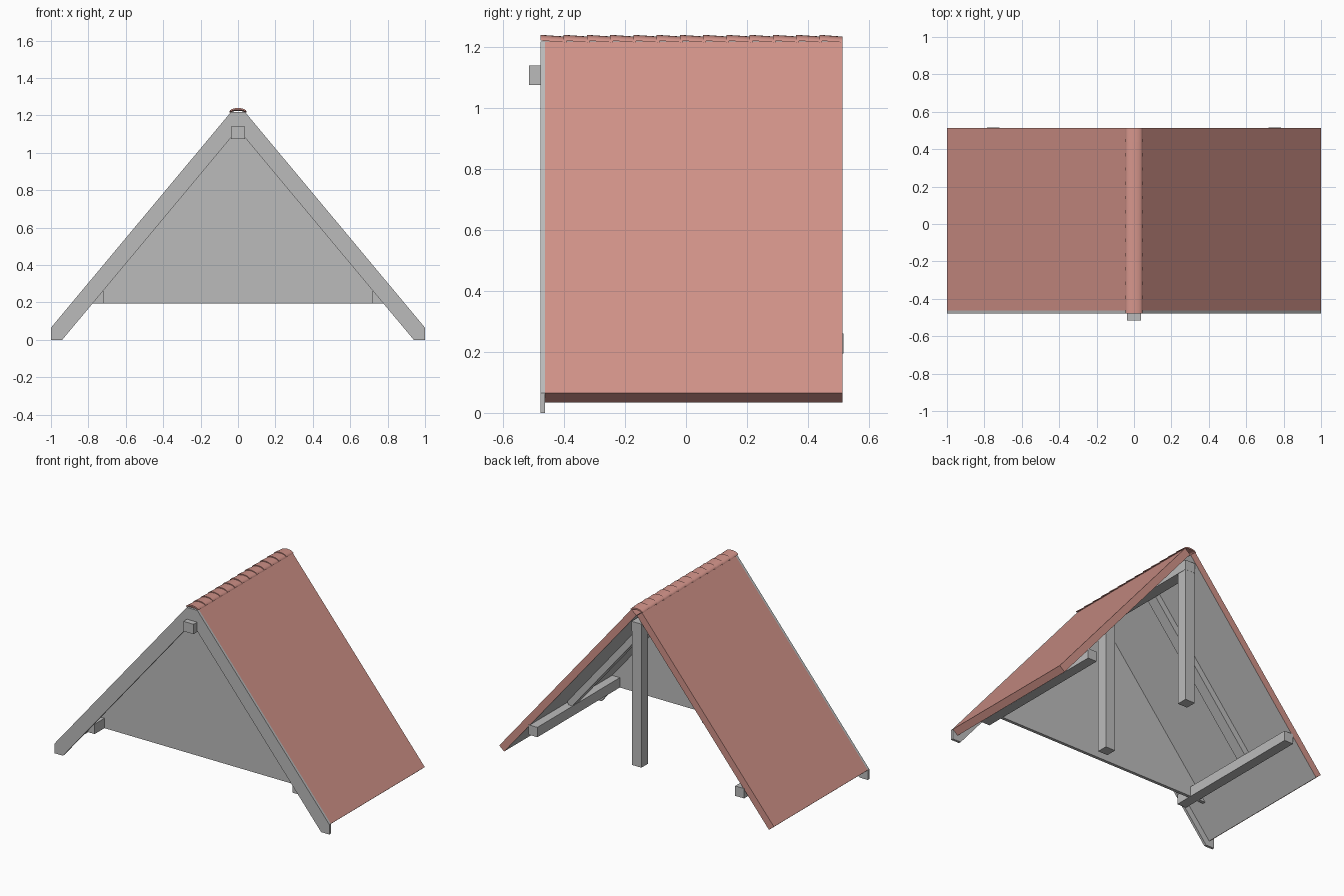
import bpy, bmesh, math

cube = bpy.data.objects.get("Cube")
if cube:
    bpy.data.objects.remove(cube, do_unlink=True)


def material(name, colour):
    m = bpy.data.materials.new(name)
    m.use_nodes = True
    m.diffuse_color = (*colour, 1)
    m.node_tree.nodes["Principled BSDF"].inputs["Base Color"].default_value = (*colour, 1)
    return m


RED = material("terracotta red", (0.64, 0.29, 0.25))
GREY = material("plain grey", (0.5, 0.5, 0.5))

# Shared roof dimensions
SLOPE = 1.198
ANGLE = math.atan(SLOPE)
FRONT, BACK = -0.478, 0.514
BOARD_BACK = -0.462
RIDGE = 1.263                                   # where the outer slopes would meet
UNDER = RIDGE - 0.047 / math.cos(ANGLE)         # underside of the roof at x = 0
INNER = 1.126                                   # inner edge of the boards at x = 0


def prism(name, profile, y0, y1, mats):
    """Extrude an x-z profile from y0 to y1."""
    bm = bmesh.new()
    face = bm.faces.new([bm.verts.new((x, y0, z)) for x, z in profile])
    ext = bmesh.ops.extrude_face_region(bm, geom=[face])
    for v in ext["geom"]:
        if isinstance(v, bmesh.types.BMVert):
            v.co.y = y1
    bmesh.ops.recalc_face_normals(bm, faces=bm.faces)
    mesh = bpy.data.meshes.new(name)
    bm.to_mesh(mesh)
    bm.free()
    ob = bpy.data.objects.new(name, mesh)
    bpy.context.collection.objects.link(ob)
    for m in mats:
        mesh.materials.append(m)
    return ob


def beam(name, x0, x1, y0, y1, z0, z1):
    return prism(name, [(x0, z0), (x1, z0), (x1, z1), (x0, z1)], y0, y1, [GREY])


def line(top, x):
    return (x, top - SLOPE * x)


def mirrored(profile, s):
    return [(s * x, z) for x, z in profile]


for side, s in (("left", 1), ("right", -1)):
    # Roof slab with square-cut ends and a grey underside
    dx, dz = 0.047 * math.sin(ANGLE), 0.047 * math.cos(ANGLE)
    a, b = line(RIDGE, 0.038), line(RIDGE, 1.0)
    slab = [a, b, (b[0] - dx, b[1] - dz), (a[0] - dx, a[1] - dz)]
    roof = prism(side + "_roof", mirrored(slab, s), BOARD_BACK, BACK, [RED, GREY])
    for p in roof.data.polygons:
        if p.normal.z < -0.1 and p.normal.x * s < 0:
            p.material_index = 1

    # Rafter under the roof, halfway between the posts
    rafter = [line(UNDER, 0.03), line(UNDER, 0.76), line(INNER, 0.74), line(INNER, 0.03)]
    prism(side + "_rafter", mirrored(rafter, s), 0.08, 0.15, [GREY])

    # Lower purlin
    beam(side + "_purlin", s * 0.72, s * 0.785, BOARD_BACK, BACK + 0.003, 0.195, 0.26)

# Front bargeboard, one piece across both slopes
half = [line(RIDGE, 0.038), line(RIDGE, 1.0), (1.0, 0.0), (INNER / SLOPE, 0.0)]
board = half + [(0, INNER)] + mirrored(half, -1)[::-1]
prism("front_bargeboard", board, FRONT, BOARD_BACK, [GREY])

# Recessed gable panel
edge = (UNDER - 0.195) / SLOPE
prism("gable_panel", [(-edge, 0.195), (edge, 0.195), (0, UNDER)], -0.36, -0.34, [GREY])

# Ridge beam and its posts
beam("ridge_beam", -0.037, 0.037, -0.515, BACK, 1.075, 1.14)
for name, y in (("back_post", 0.478), ("front_post", -0.25)):
    beam(name, -0.035, 0.035, y - 0.035, y + 0.035, 0.195, 1.08)

# Overlapping ridge tiles: shallow curved shells, raised at the front end
COUNT, STEPS = 13, 10
pitch = (BACK - FRONT) / COUNT
angles = [math.pi * i / STEPS for i in range(STEPS + 1)]
arc = [(0.045 * math.cos(t), 0.019 * math.sin(t)) for t in angles]
arc += [(0.036 * math.cos(t), 0.009 * math.sin(t)) for t in reversed(angles)]
for i in range(COUNT):
    y0 = FRONT + i * pitch
    y1 = min(y0 + pitch * 1.12, BACK)
    tile = prism(f"ridge_tile_{i + 1}", [(x, 1.215 + z) for x, z in arc], y0, y1, [RED])
    for v in tile.data.vertices:
        if v.co.y < (y0 + y1) / 2:
            v.co.z += 0.006
    bpy.ops.object.select_all(action="DESELECT")
    tile.select_set(True)
    bpy.context.view_layer.objects.active = tile
    bpy.ops.object.shade_smooth_by_angle(angle=math.radians(40))
